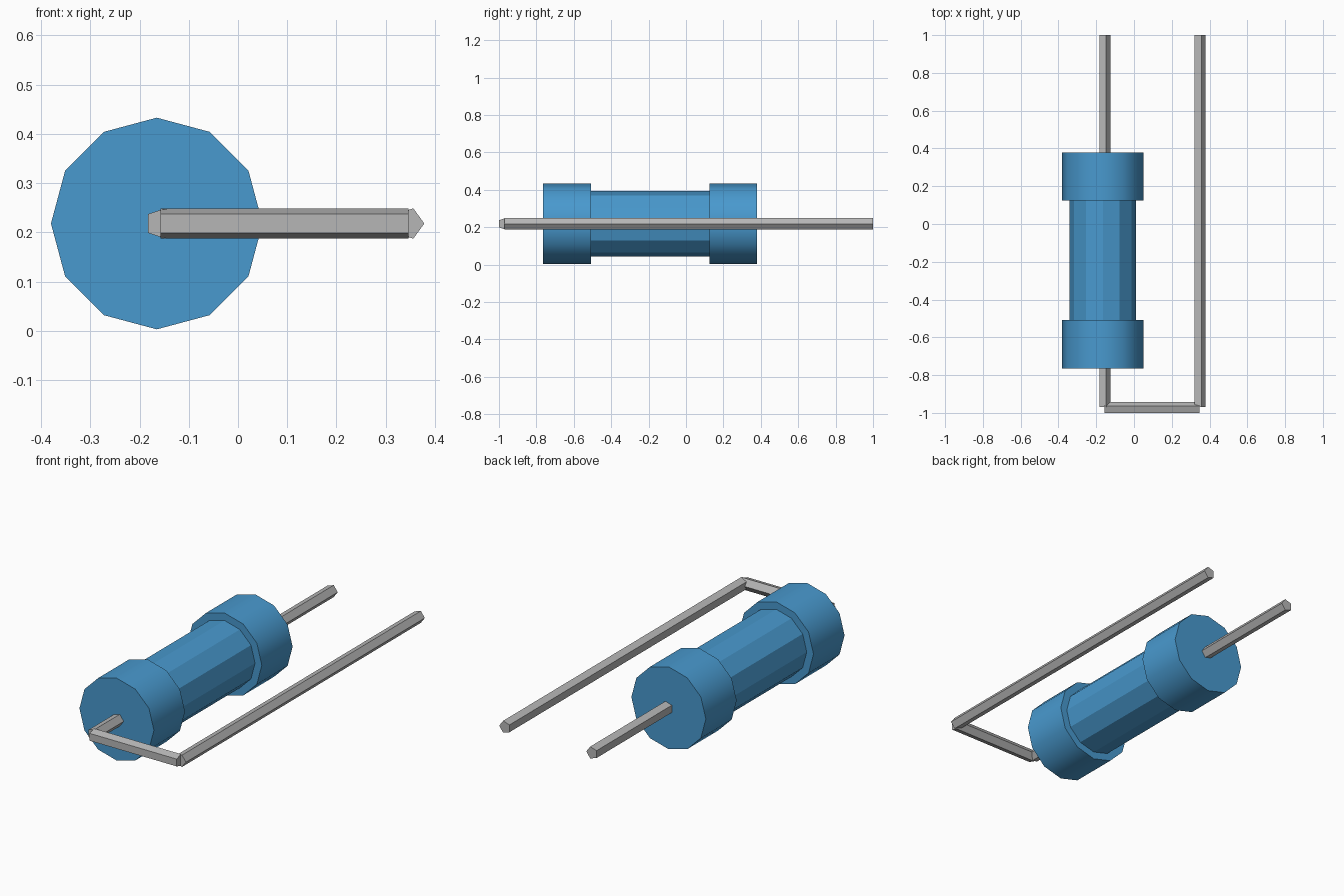
import bpy
import bmesh
import math
from mathutils import Vector

cube = bpy.data.objects.get("Cube")
if cube:
    bpy.data.objects.remove(cube, do_unlink=True)


def make_material(name, rgb):
    mat = bpy.data.materials.new(name)
    mat.use_nodes = True
    mat.diffuse_color = (*rgb, 1)
    mat.node_tree.nodes["Principled BSDF"].inputs["Base Color"].default_value = (*rgb, 1)
    return mat


BLUE = make_material("blue coating", (0.066, 0.32, 0.62))
GREY = make_material("grey metal", (0.47, 0.47, 0.47))


def prism(name, start, end, radius, sides, corner_dir, mat, smooth=False):
    """Capped prism from start to end with one corner along corner_dir."""
    start, end, u = Vector(start), Vector(end), Vector(corner_dir)
    v = (end - start).normalized().cross(u)
    bm = bmesh.new()
    rings = []
    for centre in (start, end):
        ring = []
        for i in range(sides):
            a = 2 * math.pi * i / sides
            ring.append(bm.verts.new(centre + radius * (math.cos(a) * u + math.sin(a) * v)))
        rings.append(ring)
    low, high = rings
    bm.faces.new(low[::-1])
    bm.faces.new(high)
    for i in range(sides):
        j = (i + 1) % sides
        bm.faces.new((low[i], low[j], high[j], high[i]))
    bmesh.ops.recalc_face_normals(bm, faces=bm.faces)
    mesh = bpy.data.meshes.new(name)
    bm.to_mesh(mesh)
    bm.free()
    mesh.materials.append(mat)
    obj = bpy.data.objects.new(name, mesh)
    bpy.context.collection.objects.link(obj)
    if smooth:
        bpy.ops.object.select_all(action='DESELECT')
        obj.select_set(True)
        bpy.context.view_layer.objects.active = obj
        bpy.ops.object.shade_smooth_by_angle(angle=math.radians(40))
    return obj


Z = 0.218          # height of the shared axis
BX = -0.165        # body axis
NEAR_X, FAR_X = -0.157, 0.346
BEND_Y = -0.974
X = (1, 0, 0)

# Body: slim barrel between two wider end caps
prism("body_barrel", (BX, -0.52, Z), (BX, 0.135, Z), 0.176, 12, X, BLUE)
prism("front_cap", (BX, -0.765, Z), (BX, -0.509, Z), 0.215, 12, X, BLUE, True)
prism("back_cap", (BX, 0.125, Z), (BX, 0.379, Z), 0.215, 12, X, BLUE, True)

# Five-sided wire leads, folded back along the side of the body
WIRE = 0.0325
prism("body_lead", (NEAR_X, -0.97, Z), (NEAR_X, 1, Z), WIRE, 5, X, GREY)
prism("cross_lead", (NEAR_X, BEND_Y, Z), (FAR_X, BEND_Y, Z), WIRE, 5, (0, 1, 0), GREY)
prism("return_lead", (FAR_X, -0.97, Z), (FAR_X, 1, Z), WIRE, 5, X, GREY)
